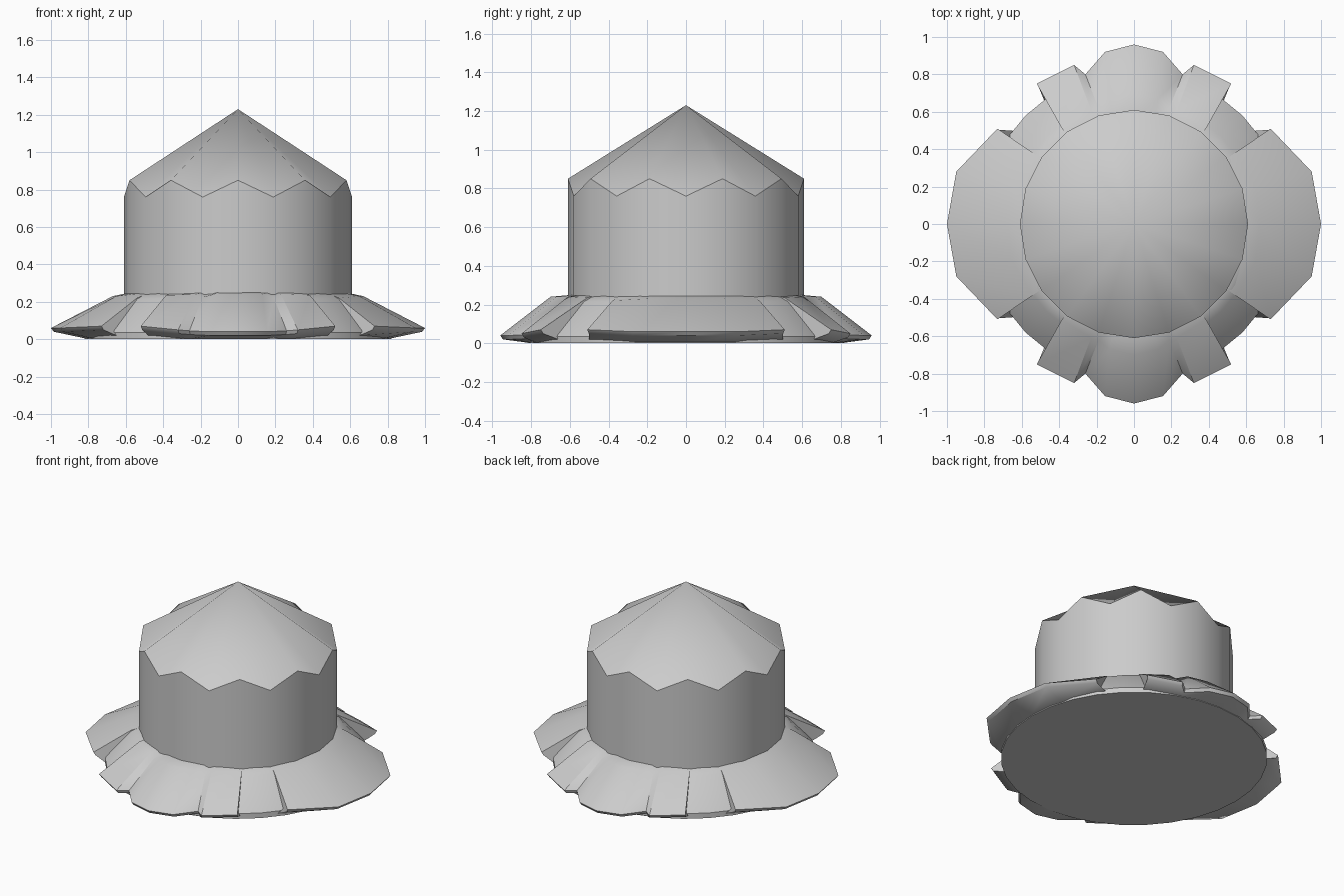
import bpy, bmesh
from math import sin, cos, pi, radians

if "Cube" in bpy.data.objects:
    bpy.data.objects.remove(bpy.data.objects["Cube"])

def make(name, verts, faces, angle):
    bm = bmesh.new()
    vs = [bm.verts.new(v) for v in verts]
    for f in faces:
        bm.faces.new([vs[i] for i in f])
    bmesh.ops.recalc_face_normals(bm, faces=bm.faces)
    me = bpy.data.meshes.new(name)
    bm.to_mesh(me)
    bm.free()
    ob = bpy.data.objects.new(name, me)
    bpy.context.collection.objects.link(ob)
    bpy.ops.object.select_all(action='DESELECT')
    ob.select_set(True)
    bpy.context.view_layer.objects.active = ob
    bpy.ops.object.shade_smooth_by_angle(angle=radians(angle))
    return ob

N, R = 20, 0.61
def ring(r, z, n=N):
    return [(r * sin(2 * pi * i / n), -r * cos(2 * pi * i / n), z) for i in range(n)]

def strips(rows, n):
    return [(a * n + i, a * n + (i + 1) % n, (a + 1) * n + (i + 1) % n, (a + 1) * n + i)
            for a in range(rows - 1) for i in range(n)]

# zigzag upper edge shared by wall and cap
zigzag = [(x, y, 0.85 if i % 2 == 0 else 0.76) for i, (x, y, z) in enumerate(ring(R, 0))]

# cylindrical wall, open ends hidden by cap and brim
make("crown_wall", ring(R, 0.15) + zigzag, strips(2, N), 40)

# fluted pointed cap: ridges at the peaks, creases at the valleys
make("pointed_cap", zigzag + [(0, 0, 1.23)], [(i, (i + 1) % N, N) for i in range(N)], 80)

# round brim base
n = 32
rows = [(0.82, 0), (0.82, 0.035), (0.66, 0.215), (0.59, 0.25)]
verts = [v for r, z in rows for v in ring(r, z, n)]
make("brim_base", verts, strips(4, n) + [tuple(range(n)), tuple(range(3 * n, 4 * n))], 40)

# brim leaf: half profile columns along +y from centre, mirrored; turn in quarter steps
def leaf(name, half, turn):
    cols = [[(-x, y, z) for x, y, z in c] for c in reversed(half[1:])] + half
    verts = []
    for sh, out, und in cols:
        k = 0.57 / (sh[0] ** 2 + sh[1] ** 2) ** 0.5
        inner = (sh[0] * k, sh[1] * k, 0.252)
        lip = (out[0] * 0.985, out[1] * 0.985, out[2] - 0.02)
        base = (sh[0] * k, sh[1] * k, und[2])
        verts += [inner, sh, out, lip, und, base]
    m = len(cols)
    faces = [(6 * c + j, 6 * c + (j + 1) % 6, 6 * c + 6 + (j + 1) % 6, 6 * c + 6 + j)
             for c in range(m - 1) for j in range(6)]
    faces += [tuple(range(6)), tuple(range(6 * m - 6, 6 * m))]
    ca, sa = round(cos(turn)), round(sin(turn))
    make(name, [(x * ca - y * sa, x * sa + y * ca, z) for x, y, z in verts], faces, 40)

# columns: shoulder, outer rim, underside
side = [[(0, .67, .23), (0, 1.0, .06), (0, .82, .005)],
        [(.20, .65, .23), (.28, .95, .06), (.24, .78, .005)],
        [(.38, .54, .22), (.51, .73, .07), (.50, .65, .02)]]
lobed = [[(0, .70, .24), (0, .96, .04), (0, .82, .003)],
         [(.13, .67, .24), (.155, .92, .04), (.15, .80, .003)],
         [(.19, .62, .225), (.26, .80, .045), (.25, .78, .003)],
         [(.23, .61, .24), (.32, .85, .05), (.30, .76, .003)],
         [(.385, .51, .235), (.52, .75, .07), (.48, .66, .02)]]
leaf("brim_leaf_back", lobed, 0)
leaf("brim_leaf_front", lobed, pi)
leaf("brim_leaf_left", side, pi / 2)
leaf("brim_leaf_right", side, -pi / 2)
